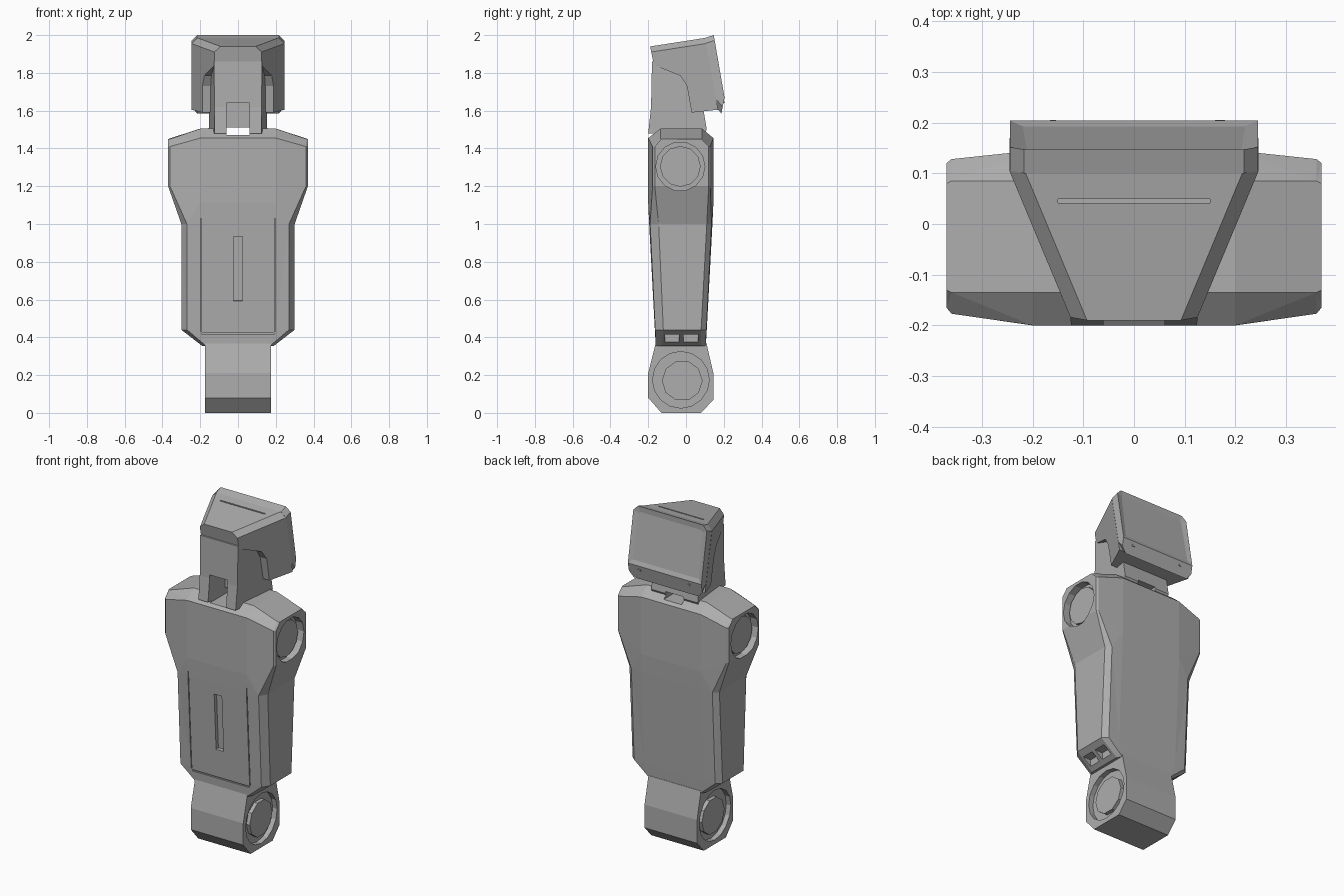
import bpy, bmesh, math
from mathutils import Matrix, Vector

cube = bpy.data.objects.get("Cube")
if cube:
    bpy.data.objects.remove(cube, do_unlink=True)

# One plain grey for the whole model
GREY = (0.42, 0.42, 0.42, 1.0)
grey = bpy.data.materials.new("plain_grey")
grey.use_nodes = True
grey.diffuse_color = GREY
grey.node_tree.nodes["Principled BSDF"].inputs["Base Color"].default_value = GREY


def finish(name, bm):
    bmesh.ops.recalc_face_normals(bm, faces=bm.faces)
    mesh = bpy.data.meshes.new(name)
    bm.to_mesh(mesh)
    bm.free()
    mesh.materials.append(grey)
    obj = bpy.data.objects.new(name, mesh)
    bpy.context.collection.objects.link(obj)
    return obj


def side_prism(profile, width):
    """Extrude a (y, z) outline across x; width(y, z) gives the half width."""
    bm = bmesh.new()
    sides = [[bm.verts.new((s * width(y, z), y, z)) for y, z in profile]
             for s in (-1, 1)]
    for side in sides:
        bm.faces.new(side)
    n = len(profile)
    for i in range(n):
        j = (i + 1) % n
        bm.faces.new((sides[0][i], sides[0][j], sides[1][j], sides[1][i]))
    bmesh.ops.recalc_face_normals(bm, faces=bm.faces)
    return bm


def chamfer(bm, rule, offset):
    edges = [e for e in bm.edges if rule(*[v.co for v in e.verts])]
    bmesh.ops.bevel(bm, geom=edges, offset=offset, segments=1,
                    affect='EDGES', profile=0.5)


def box(name, centre, size, tilt=0.0):
    bm = bmesh.new()
    bmesh.ops.create_cube(bm, size=1)
    bmesh.ops.transform(bm, verts=bm.verts, matrix=Matrix.Translation(centre)
                        @ Matrix.Rotation(tilt, 4, 'X')
                        @ Matrix.Diagonal((*size, 1)))
    return finish(name, bm)


def disc(name, centre, radius, thickness, sides):
    """Cylinder lying along x."""
    bm = bmesh.new()
    bmesh.ops.create_cone(bm, cap_ends=True, segments=sides, radius1=radius,
                          radius2=radius, depth=thickness)
    bmesh.ops.transform(bm, verts=bm.verts, matrix=Matrix.Translation(centre)
                        @ Matrix.Rotation(math.pi / 2, 4, 'Y'))
    return finish(name, bm)


def cut(obj, cutters):
    """Subtract the cutters, bake the result and discard the cutters."""
    for c in cutters:
        c.hide_render = True
        mod = obj.modifiers.new("cut", 'BOOLEAN')
        mod.operation, mod.solver, mod.object = 'DIFFERENCE', 'EXACT', c
    bpy.context.view_layer.update()
    graph = bpy.context.evaluated_depsgraph_get()
    mesh = bpy.data.meshes.new_from_object(obj.evaluated_get(graph))
    obj.modifiers.clear()
    obj.data = mesh
    for c in cutters:
        bpy.data.objects.remove(c, do_unlink=True)


# Torso: stacked rings, each (centre z, side z, three (x, front y, back y))
RINGS = [
    (0.355, 0.355, (0.14, -0.16, 0.105), (0.17, -0.16, 0.105), (0.19, -0.13, 0.08)),
    (0.44, 0.44, (0.20, -0.165, 0.11), (0.27, -0.163, 0.108), (0.30, -0.12, 0.08)),
    (1.0, 1.0, (0.20, -0.195, 0.14), (0.27, -0.19, 0.135), (0.30, -0.145, 0.11)),
    (1.11, 1.2, (0.20, -0.2, 0.145), (0.36, -0.177, 0.128), (0.37, -0.165, 0.12)),
    (1.455, 1.41, (0.20, -0.2, 0.145), (0.36, -0.177, 0.128), (0.37, -0.165, 0.12)),
    (1.505, 1.45, (0.20, -0.135, 0.085), (0.36, -0.135, 0.085), (0.37, -0.13, 0.08)),
]
bm = bmesh.new()
loops = []
for zc, zs, *stations in RINGS:
    half = [(x, f, zc if i == 0 else zs) for i, (x, f, b) in enumerate(stations)]
    half += [(x, b, zc if i == 0 else zs) for i, (x, f, b) in enumerate(stations)][::-1]
    ring = half + [(-x, y, z) for x, y, z in reversed(half)]
    loops.append([bm.verts.new(p) for p in ring])
count = len(loops[0])
for low, high in zip(loops, loops[1:]):
    for i in range(count):
        j = (i + 1) % count
        bm.faces.new((low[i], low[j], high[j], high[i]))
bm.faces.new(loops[0])
# Roof in strips: sloping shoulders and a flat middle
top = loops[-1]
bm.faces.new(top[:6])
bm.faces.new(top[6:])
bm.faces.new((top[0], top[5], top[6], top[11]))
bmesh.ops.triangulate(bm, faces=[f for f in bm.faces if len(f.verts) == 4])
torso = finish("torso", bm)

# Torso recesses: front slot, panel seams, neck channel, sockets, corner pockets
LEAN = 0.053
cutters = [
    box("slot", (0, -0.19, 0.763), (0.05, 0.06, 0.34), LEAN),
    box("panel_seam", (0, -0.165, 0.42), (0.38, 0.02, 0.008)),
    box("neck_channel", (0, 0, 1.49), (0.12, 0.5, 0.04)),
]
for s in (-1, 1):
    cutters.append(box("side_seam", (s * 0.195, -0.18, 0.73), (0.005, 0.02, 0.6), LEAN))
    cutters.append(disc("socket", (s * 0.37, -0.03, 1.305), 0.13, 0.09, 14))
    for y in (-0.075, 0.025):
        cutters.append(box("pocket", (s * 0.25, y, 0.38), (0.07, 0.075, 0.07)))
cut(torso, cutters)

# Hip block with round joints on both sides
HIP = [(-0.16, 0.37), (-0.2, 0.21), (-0.2, 0.08), (-0.13, 0.0),
       (0.08, 0.0), (0.145, 0.07), (0.145, 0.21), (0.108, 0.37)]
hip = finish("hip_block", side_prism(HIP, lambda y, z: 0.175))
cut(hip, [disc("hip_socket", (s * 0.175, -0.027, 0.175), 0.15, 0.06, 16) for s in (-1, 1)])

for s, side in ((1, "left"), (-1, "right")):
    disc(side + "_shoulder_joint", (s * 0.33, -0.03, 1.305), 0.108, 0.03, 12)
    disc(side + "_hip_joint", (s * 0.15, -0.02, 0.17), 0.108, 0.035, 10)

# Neck column with an open front
NECK = [(-0.2, 1.48), (-0.185, 1.62), (-0.18, 1.86), (0.0, 1.9),
        (0.04, 1.7), (0.095, 1.59), (0.11, 1.5), (0.1, 1.48)]
neck = finish("neck", side_prism(NECK, lambda y, z: 0.125 + 0.1 * (y + 0.19)))
cut(neck, [box("neck_opening", (0, -0.14, 1.54), (0.12, 0.2, 0.2)),
           box("neck_passage", (0, 0, 1.49), (0.12, 0.6, 0.04))])


# Hood: widens from the narrow front to the tilted display box
def hood_width(y, z):
    depth = y + 0.186 * (z - 1.97)
    return 0.125 + 0.12 * (depth + 0.196) / 0.296


HOOD = [(-0.19, 1.94), (0.1, 1.985), (0.17, 1.605), (0.03, 1.59),
        (0.005, 1.73), (-0.03, 1.785), (-0.17, 1.84)]
bm = side_prism(HOOD, hood_width)
chamfer(bm, lambda a, b: min(a.z, b.z) > 1.9 and a.x * b.x > 0, 0.03)
hood = finish("head_hood", bm)
cut(hood, [box("hood_groove", (0, 0.045, 1.98), (0.3, 0.008, 0.03))])

# Display box with a shallow inset screen at the back
DISPLAY = [(0.1, 1.985), (0.147, 2.0), (0.204, 1.67), (0.187, 1.585), (0.17, 1.605)]
bm = side_prism(DISPLAY, lambda y, z: 0.245)
chamfer(bm, lambda a, b: a.x * b.x > 0 and abs(a.z - b.z) < 0.03, 0.028)
bm.faces.ensure_lookup_table()
bm.normal_update()
back = max((f for f in bm.faces if f.normal.y > 0.8), key=lambda f: f.calc_area())
outward = back.normal.copy()
bmesh.ops.inset_region(bm, faces=[back], thickness=0.036)
bmesh.ops.translate(bm, verts=back.verts, vec=outward * -0.007)
finish("display_box", bm)

# Small indicator light and button below the screen
for name, x, size in (("indicator", 0.17, 0.02), ("button", -0.16, 0.012)):
    box(name, (x, 0.2, 1.645), (size, 0.008, 0.01), -0.2)
